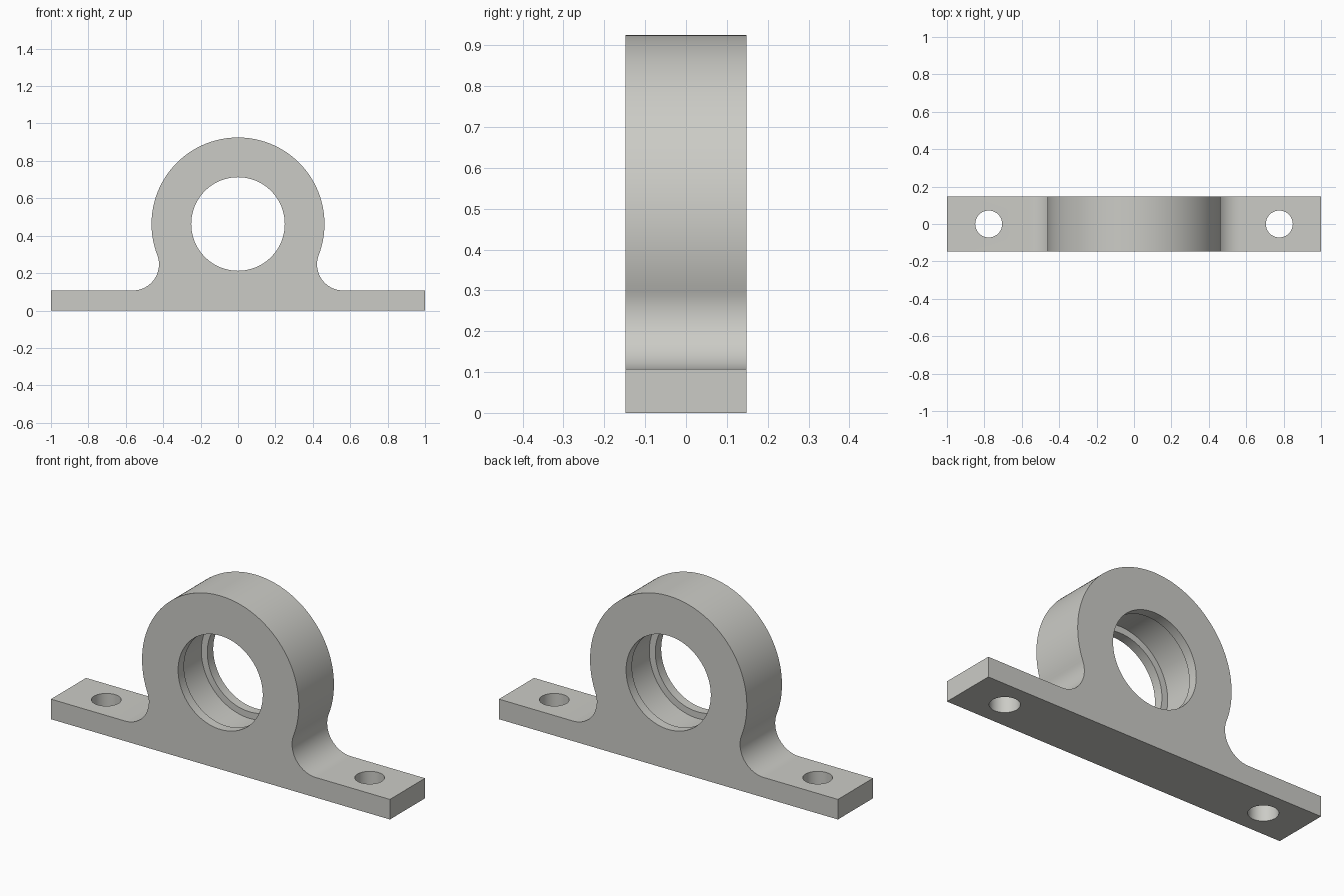
import bpy, bmesh, math
from math import sin, cos, pi

if "Cube" in bpy.data.objects:
    bpy.data.objects.remove(bpy.data.objects["Cube"])

HALF_W = 0.148           # half depth in y
RING_R = 0.4625          # outer ring radius, also its centre height
BASE_H = 0.107
FILLET = 0.14
BORE_R, GROOVE_R, LIP = 0.25, 0.285, 0.05
HOLE_X, HOLE_R = 0.777, 0.072

grey = bpy.data.materials.new("light grey")
grey.diffuse_color = (0.6, 0.6, 0.565, 1)
grey.use_nodes = True
grey.node_tree.nodes["Principled BSDF"].inputs["Base Color"].default_value = grey.diffuse_color


def make_object(name, bm):
    bmesh.ops.recalc_face_normals(bm, faces=bm.faces)
    mesh = bpy.data.meshes.new(name)
    bm.to_mesh(mesh)
    bm.free()
    mesh.materials.append(grey)
    obj = bpy.data.objects.new(name, mesh)
    bpy.context.collection.objects.link(obj)
    return obj


def arc(cx, cz, r, a0, a1, n):
    return [(cx + r * cos(a0 + (a1 - a0) * i / n),
             cz + r * sin(a0 + (a1 - a0) * i / n)) for i in range(n + 1)]


def lathe(name, profile, axis, centre, n=96):
    """Closed turned solid from (radius, distance along axis) points."""
    bm = bmesh.new()
    rings = []
    for r, h in profile:
        ring = []
        for i in range(n):
            u, v = r * cos(2 * pi * i / n), r * sin(2 * pi * i / n)
            p = (u, h, v) if axis == "y" else (u, v, h)
            ring.append(bm.verts.new([a + b for a, b in zip(p, centre)]))
        rings.append(ring)
    for a, b in zip(rings, rings[1:]):
        for i in range(n):
            j = (i + 1) % n
            bm.faces.new((a[i], a[j], b[j], b[i]))
    bm.faces.new(rings[0])
    bm.faces.new(rings[-1])
    obj = make_object(name, bm)
    obj.hide_render = True
    return obj


# Right half outline: foot, fillet, then ring up to the top
fz = BASE_H + FILLET
fx = math.sqrt((RING_R + FILLET) ** 2 - (RING_R - fz) ** 2)
tangent = math.atan2(fz - RING_R, fx)
right = [(1, 0), (1, BASE_H)]
right += arc(fx, fz, FILLET, 1.5 * pi, tangent + pi, 24)
right += arc(0, RING_R, RING_R, tangent, pi / 2, 64)[1:]
outline = right + [(-x, z) for x, z in reversed(right[:-1])]

# Housing body: mirrored outline extruded through the depth
bm = bmesh.new()
face = bm.faces.new([bm.verts.new((x, -HALF_W, z)) for x, z in outline])
ext = bmesh.ops.extrude_face_region(bm, geom=[face])
moved = [g for g in ext["geom"] if isinstance(g, bmesh.types.BMVert)]
bmesh.ops.translate(bm, vec=(0, 2 * HALF_W, 0), verts=moved)
housing = make_object("bearing_housing", bm)

# Bore with a wider groove between two lips, and the two bolt holes
g = HALF_W - LIP
cutters = [lathe("bore_cutter",
                 [(BORE_R, -0.3), (BORE_R, -g), (GROOVE_R, -g),
                  (GROOVE_R, g), (BORE_R, g), (BORE_R, 0.3)],
                 "y", (0, 0, RING_R))]
for side, s in (("left", -1), ("right", 1)):
    cutters.append(lathe(side + "_bolt_hole_cutter",
                         [(HOLE_R, -0.1), (HOLE_R, 0.2)],
                         "z", (s * HOLE_X, 0, 0), 48))

bpy.context.view_layer.objects.active = housing
housing.select_set(True)
for c in cutters:
    mod = housing.modifiers.new(c.name, "BOOLEAN")
    mod.object = c
    mod.solver = "EXACT"
    bpy.ops.object.modifier_apply(modifier=mod.name)
for c in cutters:
    bpy.data.objects.remove(c)

bpy.ops.object.shade_smooth_by_angle(angle=math.radians(30))
